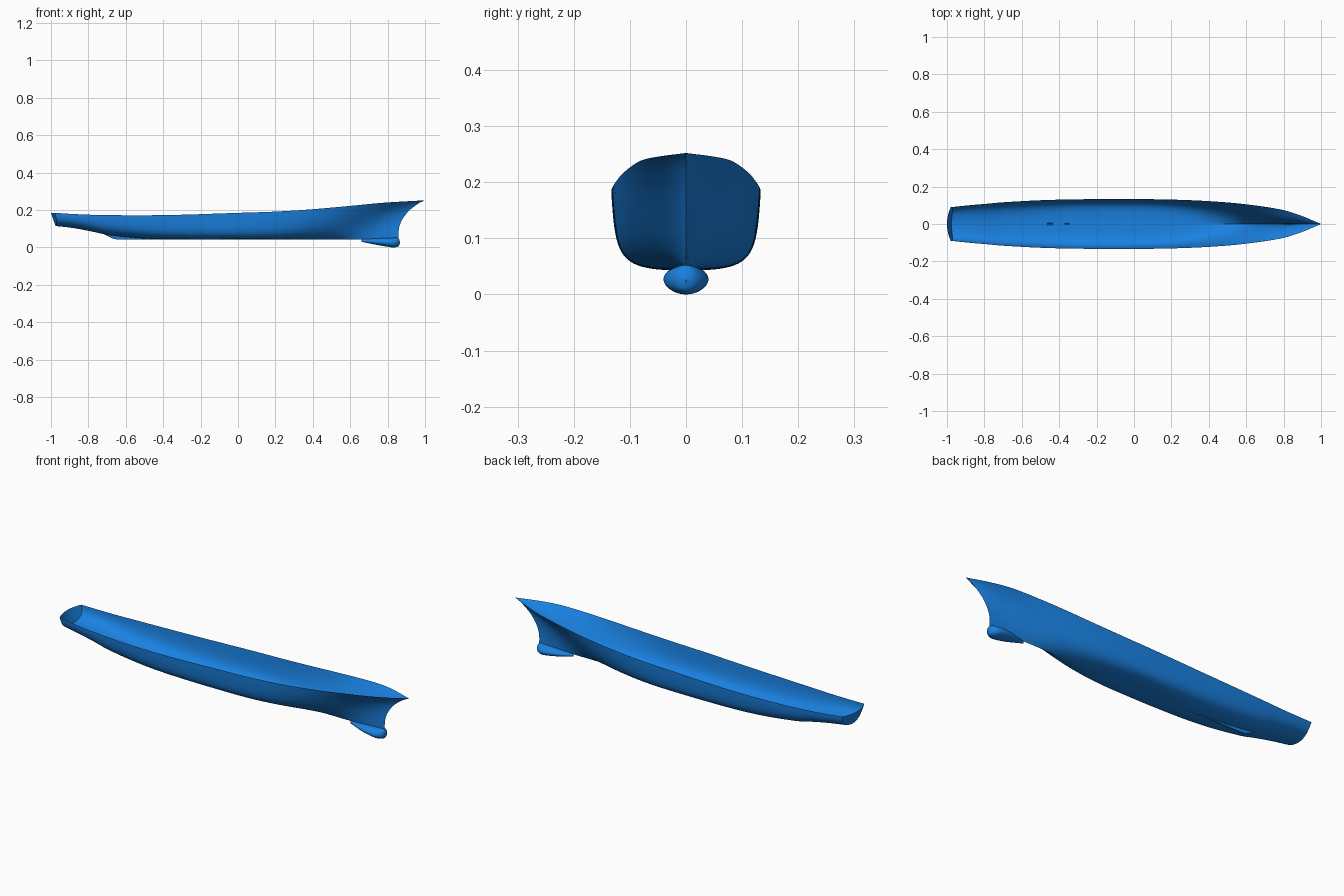
import bpy, bmesh, math

if "Cube" in bpy.data.objects:
    bpy.data.objects.remove(bpy.data.objects["Cube"])

blue = bpy.data.materials.new("hull_blue")
blue.diffuse_color = (0.01, 0.22, 0.75, 1)
blue.use_nodes = True
blue.node_tree.nodes["Principled BSDF"].inputs["Base Color"].default_value = blue.diffuse_color


def interp(table, x):
    """Smooth interpolation of rows (x, a, b, ...)."""
    n = len(table)
    x = min(max(x, table[0][0]), table[-1][0])
    i = max(j for j in range(n - 1) if table[j][0] <= x)
    p, q = table[i], table[i + 1]
    h = q[0] - p[0]
    t = (x - p[0]) / h

    def slope(j, c):
        a, b = table[max(j - 1, 0)], table[min(j + 1, n - 1)]
        return (b[c] - a[c]) / (b[0] - a[0])
    return [(2*t**3 - 3*t**2 + 1) * p[c] + (t**3 - 2*t**2 + t) * h * slope(i, c)
            + (3*t**2 - 2*t**3) * q[c] + (t**3 - t**2) * h * slope(i + 1, c)
            for c in range(1, len(p))]


def finish(bm, name, angle=35):
    bmesh.ops.remove_doubles(bm, verts=bm.verts, dist=1e-5)
    bmesh.ops.recalc_face_normals(bm, faces=bm.faces)
    me = bpy.data.meshes.new(name)
    bm.to_mesh(me)
    bm.free()
    ob = bpy.data.objects.new(name, me)
    bpy.context.collection.objects.link(ob)
    me.materials.append(blue)
    bpy.ops.object.select_all(action='DESELECT')
    ob.select_set(True)
    bpy.context.view_layer.objects.active = ob
    bpy.ops.object.shade_smooth_by_angle(angle=math.radians(angle))
    return ob


def grid(bm, rows):
    vs = [[bm.verts.new(p) for p in r] for r in rows]
    for a, b in zip(vs, vs[1:]):
        for i in range(len(a) - 1):
            bm.faces.new((a[i], a[i + 1], b[i + 1], b[i]))


# Stations: position, keel z, deck z, half beam, two section handles (y, z fractions)
STATIONS = [
    (-1.0, .115, .185, .090, .60, .05, 1.0, .25),
    (-0.9, .104, .179, .100, .65, .03, 1.0, .25),
    (-0.8, .087, .175, .108, .70, .02, .98, .26),
    (-0.7, .068, .173, .116, .75, .01, .97, .28),
    (-0.5, .048, .172, .127, .82, .00, .96, .24),
    (-0.3, .043, .175, .132, .88, .00, .95, .17),
    (0.0, .043, .185, .133, .90, .00, .94, .12),
    (0.2, .043, .191, .131, .83, .00, .93, .14),
    (0.4, .043, .202, .124, .62, .04, .90, .21),
    (0.6, .043, .219, .109, .36, .12, .75, .36),
    (0.8, .043, .239, .079, .16, .25, .45, .60),
    (0.9, .043, .246, .047, .13, .35, .32, .72),
    (1.0, .043, .252, .000, .12, .40, .30, .75)]
STEM = [(.04, .86), (.075, .858), (.12, .865), (.155, .882),
        (.19, .908), (.22, .943), (.24, .973), (.252, 1.0)]


def section(s, n=24):
    k, d, b, y1, z1, y2, z2 = interp(STATIONS, s)
    h, out = d - k, []
    for i in range(n + 1):
        t = i / n
        c1, c2, c3 = 3*t*(1-t)**2, 3*t*t*(1-t), t**3
        out.append((b * (c1*y1 + c2*y2 + c3), k + h * (c1*z1 + c2*z2 + c3)))
    return out


def place(s, y, z):
    """Rake the bow stations onto the stem and the stern onto the transom."""
    if s > 0:
        return (s * interp(STEM, z)[0], y, z)
    w = max(0, (-s - .7) / .3)
    return (s + w * ((.185 - z) * .35 + .02 * (y / .09) ** 2), y, z)


# Open hull shell, both sides
bm = bmesh.new()
rows = []
for j in range(101):
    s = -1 + j / 50
    half = section(s)
    full = [(-y, z) for y, z in reversed(half[1:])] + half
    rows.append([place(s, y, z) for y, z in full])
grid(bm, rows)
# Keep the keel and transom creases through the angle shading
finish(bm, "hull")

# Slightly bowed transom plate
bm = bmesh.new()
grid(bm, [[place(-1, y * f / 8, z) for f in range(-8, 9)] for y, z in section(-1)[1:]])
finish(bm, "transom")

# Bulb under the bow: x, bottom z, top z, half width
DOME = [(.66, .030, .044, .003), (.70, .022, .046, .018), (.75, .012, .049, .033),
        (.80, .004, .051, .040), (.83, .000, .052, .037), (.85, .003, .052, .027),
        (.861, .010, .046, .015), (.866, .024, .026, .001)]
bm = bmesh.new()
rows = []
for j in range(41):
    x = .66 + .206 * math.sin(j / 40 * math.pi / 2)
    lo, hi, w = interp(DOME, x)
    rows.append([(x, w * math.cos(a), (lo + hi) / 2 + (hi - lo) / 2 * math.sin(a))
                 for a in [2 * math.pi * i / 32 for i in range(33)]])
grid(bm, rows)
finish(bm, "bow_bulb", 50)

# Thin skeg along the stern keel
bm = bmesh.new()
rows = []
for j in range(21):
    x = -.71 + .41 * j / 20
    top = interp(STATIONS, x)[0] + .002
    low = max(.043, .043 + (-.66 - x) * .5)
    w = .006 * min(1, (-.3 + .001 - x) / .2)
    rows.append([(x, -w, top), (x, -w * .5, low), (x, w * .5, low), (x, w, top)])
grid(bm, rows)
finish(bm, "skeg")
